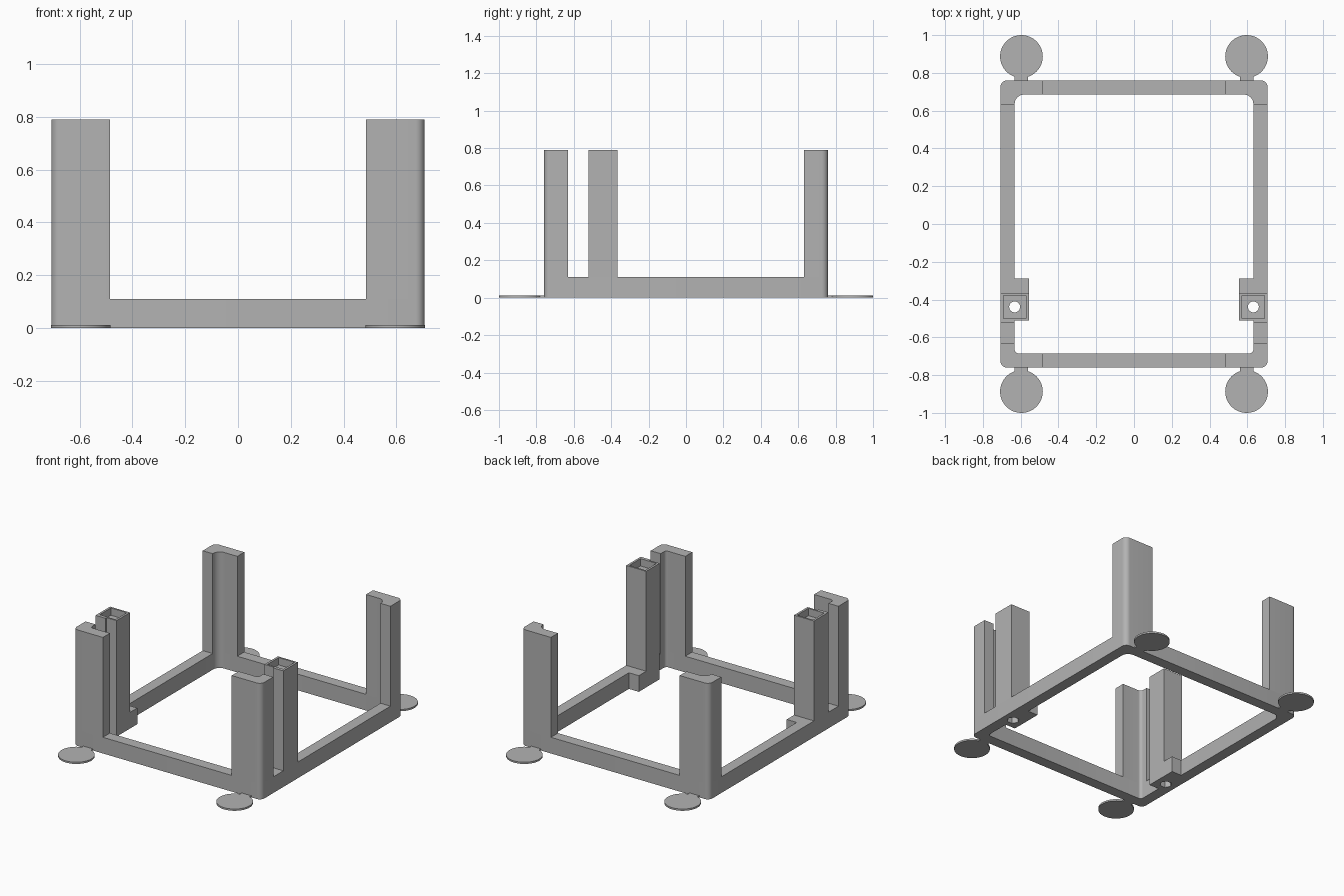
import bpy, bmesh
from math import sin, cos, pi, radians

if "Cube" in bpy.data.objects:
    bpy.data.objects.remove(bpy.data.objects["Cube"], do_unlink=True)

W, D = 0.707, 0.76          # outer half width and half depth
T = 0.075                   # wall thickness
BASE, TOP = 0.11, 0.79      # height of the frame and of the posts
R_OUT, R_BACK, R_FRONT = 0.035, 0.05, 0.02

grey = bpy.data.materials.new("plain grey")
grey.use_nodes = True
grey.diffuse_color = (0.45, 0.45, 0.45, 1)
grey.node_tree.nodes["Principled BSDF"].inputs["Base Color"].default_value = (0.45, 0.45, 0.45, 1)


def finish(bm, name):
    bmesh.ops.recalc_face_normals(bm, faces=bm.faces)
    mesh = bpy.data.meshes.new(name)
    bm.to_mesh(mesh)
    bm.free()
    ob = bpy.data.objects.new(name, mesh)
    bpy.context.collection.objects.link(ob)
    mesh.materials.append(grey)
    return ob


def prism(name, points, z0, z1):
    """Extrude a flat outline from z0 up to z1."""
    bm = bmesh.new()
    face = bm.faces.new([bm.verts.new((x, y, z0)) for x, y in points])
    up = bmesh.ops.extrude_face_region(bm, geom=[face])["geom"]
    for v in up:
        if isinstance(v, bmesh.types.BMVert):
            v.co.z = z1
    return finish(bm, name)


def box(name, x0, x1, y0, y1, z0, z1):
    return prism(name, [(x0, y0), (x1, y0), (x1, y1), (x0, y1)], z0, z1)


def disc(name, x, y, r, z0, z1, n=48):
    pts = [(x + r * cos(2 * pi * i / n), y + r * sin(2 * pi * i / n)) for i in range(n)]
    return prism(name, pts, z0, z1)


def corner(sx, sy, w, d, r, n=8):
    """Rounded corner, running from the side wall to the end wall."""
    arc = [i * pi / 2 / n for i in range(n + 1)]
    return [(sx * (w - r + r * cos(a)), sy * (d - r + r * sin(a))) for a in arc]


def inner_corner(sx, sy):
    return corner(sx, sy, W - T, D - T, R_BACK if sy > 0 else R_FRONT)


def cut(ob, cutters):
    bpy.context.view_layer.objects.active = ob
    for c in cutters:
        mod = ob.modifiers.new("cut", "BOOLEAN")
        mod.operation, mod.solver, mod.object = "DIFFERENCE", "EXACT", c
        bpy.ops.object.modifier_apply(modifier=mod.name)


# Base frame: a rounded rectangular ring
outer, inner = [], []
for sx, sy in ((1, 1), (-1, 1), (-1, -1), (1, -1)):
    step = 1 if sx * sy > 0 else -1
    outer += corner(sx, sy, W, D, R_OUT)[::step]
    inner += inner_corner(sx, sy)[::step]
bm = bmesh.new()
rings = [[bm.verts.new((x, y, z)) for x, y in loop]
         for loop, z in ((outer, 0), (outer, BASE), (inner, BASE), (inner, 0))]
count = len(outer)
for k in range(4):
    a, b = rings[k], rings[(k + 1) % 4]
    for i in range(count):
        j = (i + 1) % count
        bm.faces.new((a[i], a[j], b[j], b[i]))
frame = finish(bm, "base_frame")
parts = [frame]

for sx, side in ((1, "left"), (-1, "right")):
    # L-shaped corner posts and round corner pads
    for sy, end in ((1, "back"), (-1, "front")):
        tag = f"{end}_{side}"
        outline = ([(sx * W, sy * 0.63)] + corner(sx, sy, W, D, R_OUT)
                   + [(sx * 0.485, sy * D), (sx * 0.485, sy * (D - T))]
                   + inner_corner(sx, sy)[::-1] + [(sx * (W - T), sy * 0.63)])
        parts.append(prism(f"{tag}_post", outline, BASE, TOP))
        parts.append(disc(f"{tag}_pad", sx * 0.596, sy * 0.887, 0.113, 0, 0.012))
        parts.append(box(f"{tag}_pad_neck", sx * 0.56, sx * 0.632,
                         sy * D, sy * 0.79, 0, 0.011))

    # Socket column on a widened seat
    xi, xm, xo = sx * 0.557, sx * (W - T), sx * W
    column = prism(f"{side}_socket_column",
                   [(xo, -0.522), (xo, -0.367), (xi, -0.367), (xi, -0.511),
                    (xm, -0.511), (xm, -0.522)], BASE, TOP)
    seat = box(f"{side}_column_seat", xi, xm, -0.511, -0.288, 0, BASE)
    parts += [column, seat]

    # Through hole, hexagonal recess below and square socket above
    cx, cy, h = sx * 0.632, -0.439, 0.06
    hole = disc("hole_cutter", cx, cy, 0.029, -0.1, 1, 24)
    recess = disc("recess_cutter", cx, cy, 0.039, -0.1, 0.06, 6)
    socket = box("socket_cutter", cx - h, cx + h, cy - h, cy + h, TOP - 0.05, 1)
    cut(frame, (hole, recess))
    cut(seat, (hole, recess))
    cut(column, (hole, socket))
    for c in (hole, recess, socket):
        bpy.data.objects.remove(c, do_unlink=True)

# Smooth the rounded corners, keep the edges sharp
for ob in bpy.context.selected_objects:
    ob.select_set(False)
for ob in parts:
    ob.select_set(True)
bpy.context.view_layer.objects.active = frame
bpy.ops.object.shade_smooth_by_angle(angle=radians(30))
